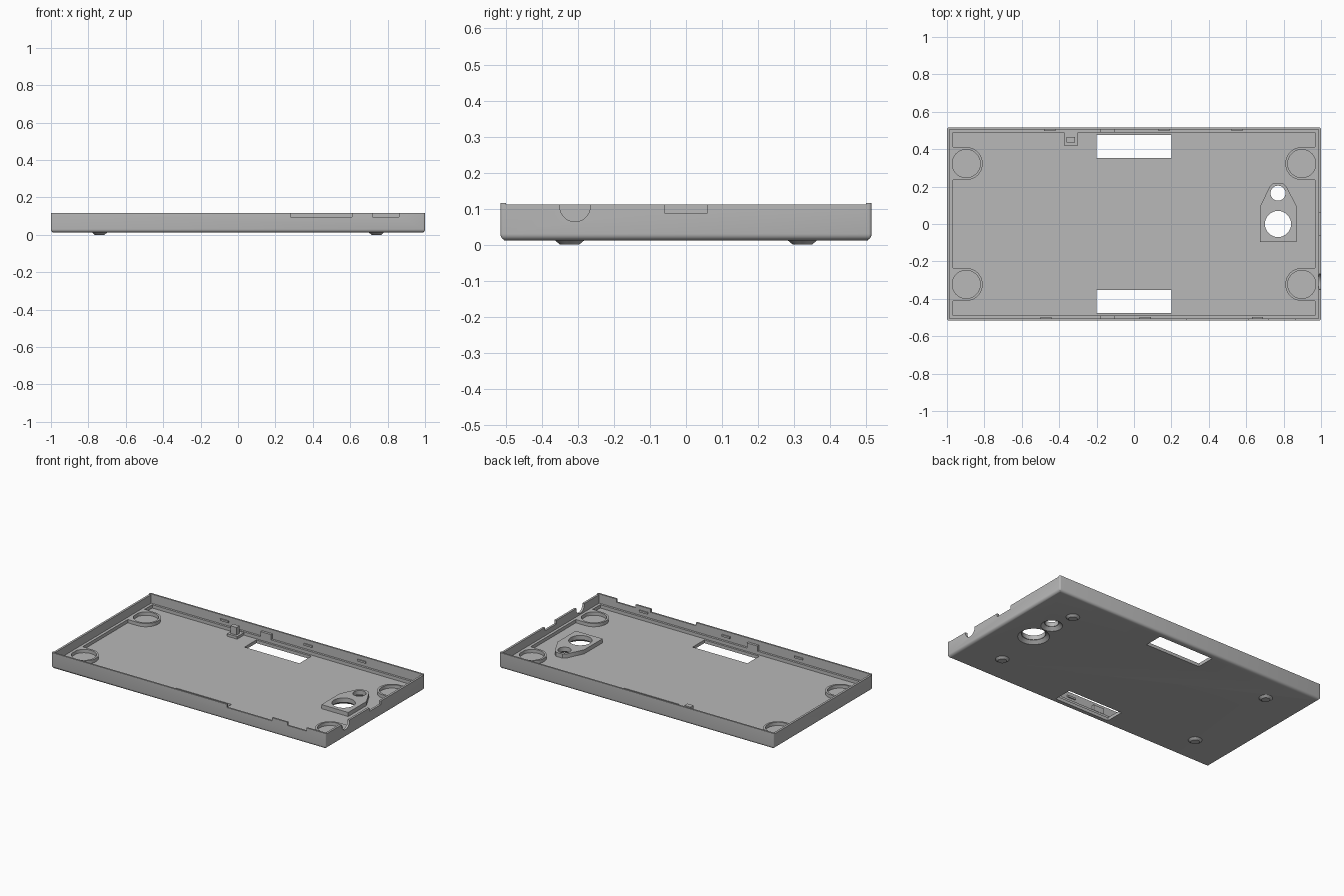
import bpy, bmesh, math

if "Cube" in bpy.data.objects:
    bpy.data.objects.remove(bpy.data.objects["Cube"], do_unlink=True)

grey = bpy.data.materials.new("matt grey")
grey.use_nodes = True
grey.diffuse_color = (0.48, 0.48, 0.48, 1)
grey.node_tree.nodes["Principled BSDF"].inputs["Base Color"].default_value = grey.diffuse_color

X, Y = 1.0, 0.515            # outer half sizes
BASE, FLOOR, LEDGE, TOP = 0.012, 0.033, 0.055, 0.116


def add(name, bm):
    bmesh.ops.recalc_face_normals(bm, faces=bm.faces)
    mesh = bpy.data.meshes.new(name)
    bm.to_mesh(mesh)
    bm.free()
    mesh.materials.append(grey)
    ob = bpy.data.objects.new(name, mesh)
    bpy.context.collection.objects.link(ob)
    return ob


def prism(name, points, z0, z1):
    bm = bmesh.new()
    face = bm.faces.new([bm.verts.new((x, y, z0)) for x, y in points])
    out = bmesh.ops.extrude_face_region(bm, geom=[face])["geom"]
    bmesh.ops.translate(bm, vec=(0, 0, z1 - z0),
                        verts=[v for v in out if isinstance(v, bmesh.types.BMVert)])
    return add(name, bm)


def box(name, x0, x1, y0, y1, z0, z1):
    return prism(name, [(x0, y0), (x1, y0), (x1, y1), (x0, y1)], z0, z1)


def cone(name, x, y, r0, r1, z0, z1, n=48):
    bm = bmesh.new()
    bmesh.ops.create_cone(bm, cap_ends=True, segments=n, radius1=r0, radius2=r1, depth=z1 - z0)
    bmesh.ops.translate(bm, vec=(x, y, (z0 + z1) / 2), verts=bm.verts)
    return add(name, bm)


def cut(target, *cutters):
    # Subtract each cutter and bake the result
    for c in cutters:
        c.hide_render = True
        mod = target.modifiers.new("cut", 'BOOLEAN')
        mod.operation, mod.solver, mod.object = 'DIFFERENCE', 'EXACT', c
        bpy.context.view_layer.update()
        deps = bpy.context.evaluated_depsgraph_get()
        mesh = bpy.data.meshes.new_from_object(target.evaluated_get(deps))
        target.modifiers.clear()
        target.data = mesh
        bpy.data.objects.remove(c, do_unlink=True)


def smooth(ob):
    bpy.ops.object.select_all(action='DESELECT')
    ob.select_set(True)
    bpy.context.view_layer.objects.active = ob
    bpy.ops.object.shade_smooth_by_angle(angle=math.radians(35))


# Tray shell with rounded lower edges and slightly rounded corners
shell = box("tray_shell", -X, X, -Y, Y, BASE, TOP)
bm = bmesh.new()
bm.from_mesh(shell.data)
uprights = [e for e in bm.edges if abs(e.verts[0].co.z - e.verts[1].co.z) > 0.05]
bmesh.ops.bevel(bm, geom=uprights, offset=0.008, segments=3, profile=0.5, affect='EDGES')
lower = [e for e in bm.edges if all(v.co.z < BASE + 0.001 for v in e.verts)]
bmesh.ops.bevel(bm, geom=lower, offset=0.018, segments=5, profile=0.5, affect='EDGES')
bm.to_mesh(shell.data)
bm.free()

cut(shell,
    box("upper_cavity", -0.986, 0.986, -0.504, 0.504, LEDGE, 0.2),
    box("lower_cavity", -0.968, 0.968, -0.49, 0.49, FLOOR, 0.2))

# Windows through the floor, and lowered end walls
for s in (-1, 1):
    y = sorted((s * 0.354, s * 0.477))
    cut(shell, box("floor_window", -0.2, 0.2, *y, -0.1, 0.05))
    x = sorted((s * 0.97, s * 1.1))
    cut(shell, box("end_wall_trim", *x, -0.5, 0.5, 0.111, 0.2))

# Rim notches in the front and in the left end
cut(shell,
    box("long_front_notch", 0.28, 0.61, -0.6, -0.45, 0.095, 0.2),
    box("short_front_notch", 0.72, 0.86, -0.6, -0.45, 0.095, 0.2),
    box("end_notch", 0.95, 1.1, -0.06, 0.06, 0.088, 0.2))
port = cone("round_port", 0, 0, 0.042, 0.042, -0.06, 0.06)
port.rotation_euler = (0, math.pi / 2, 0)
port.location = (1.0, -0.308, 0.106)
cut(shell, port)

# Raised plate around the two round openings
plate = prism("opening_plate",
              [(0.675, -0.095), (0.87, -0.095), (0.87, 0.095), (0.815, 0.2),
               (0.795, 0.22), (0.745, 0.22), (0.725, 0.2), (0.675, 0.095)],
              FLOOR - 0.002, 0.06)
for y, r in ((0, 0.07), (0.165, 0.04)):
    for ob in (shell, plate):
        cut(ob, cone("round_opening", 0.77, y, r, r, -0.1, 0.2))
    cut(shell, cone("countersink", 0.77, y, r + 0.025, r, BASE - 0.001, FLOOR + 0.001))
smooth(shell)
smooth(plate)

# Corner ring bosses joined to the end walls, and feet underneath
for sx, side in ((-1, "right"), (1, "left")):
    for sy, end in ((-1, "front"), (1, "back")):
        cx, cy, r = 0.897, 0.323, 0.088
        arc = [math.pi / 2 + math.pi * i / 24 for i in range(25)]
        outline = [(0.975, cy + r)] + [(cx + r * math.cos(a), cy + r * math.sin(a)) for a in arc]
        outline.append((0.975, cy - r))
        boss = prism(f"{end}_{side}_ring_boss", [(sx * x, sy * y) for x, y in outline],
                     FLOOR - 0.002, LEDGE)
        cut(boss, cone("boss_recess", sx * cx, sy * cy, 0.075, 0.075, FLOOR - 0.01, 0.2))
        smooth(boss)
        smooth(cone(f"{end}_{side}_foot", sx * 0.74, sy * 0.323, 0.026, 0.042, 0, BASE + 0.001, 32))

# Locating post on the back wall
box("post_base", -0.375, -0.3, 0.42, 0.495, FLOOR - 0.002, 0.05)
box("locating_post", -0.36, -0.315, 0.435, 0.466, 0.045, 0.1)

# Snap ridges and stop blocks along the long walls
for sy, end, places in ((1, "back", (-0.45, 0.16, 0.55)), (-1, "front", (-0.47, 0.06, 0.66))):
    for i, x in enumerate(places):
        y = sorted((sy * 0.497, sy * 0.506))
        box(f"{end}_snap_ridge_{i + 1}", x - 0.03, x + 0.03, *y, 0.078, 0.09)
    y = sorted((sy * 0.488, sy * 0.506))
    box(f"{end}_stop_block", -0.178, -0.102, *y, LEDGE - 0.002, 0.09)
